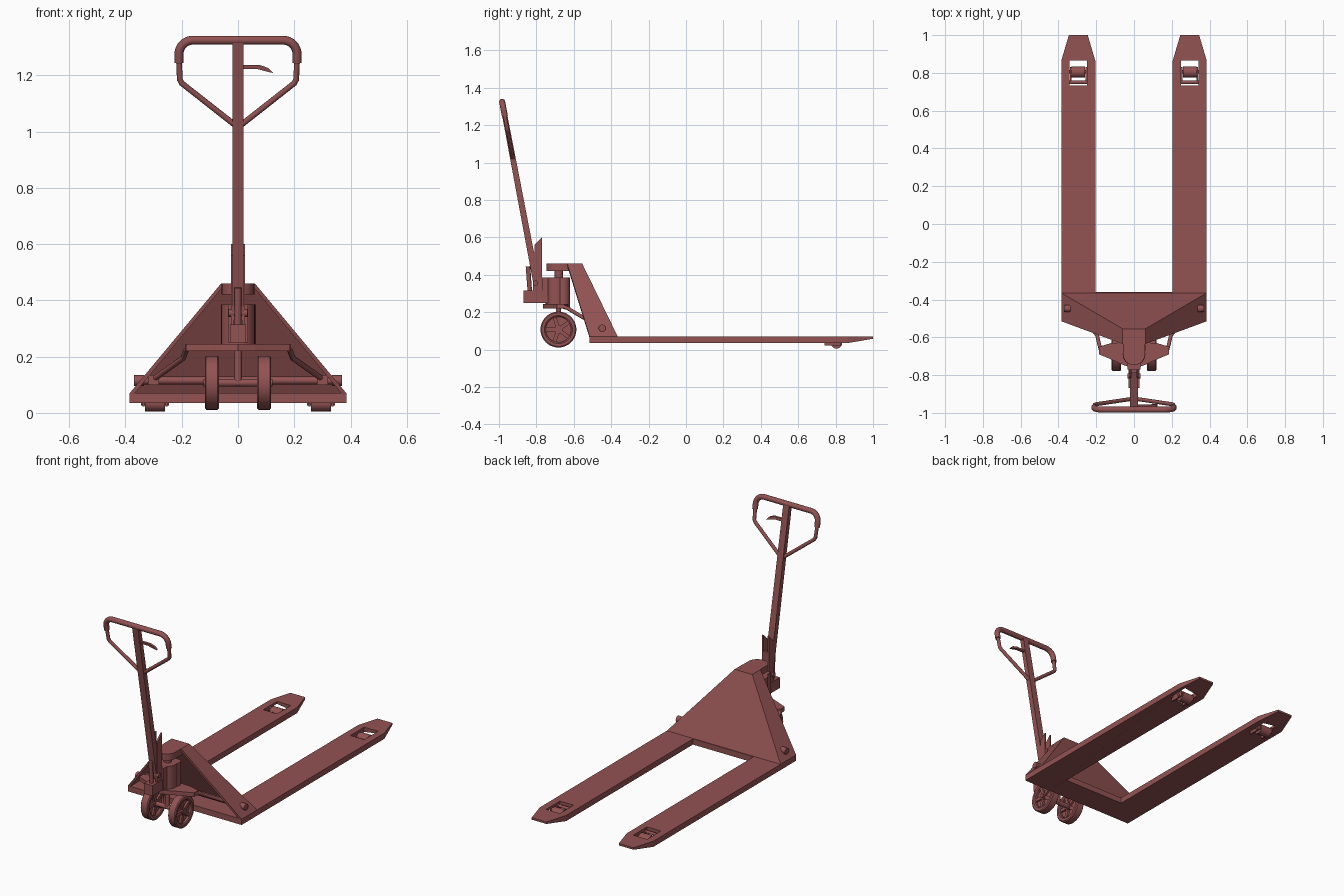
import bpy, bmesh, math
from mathutils import Vector, Matrix

cube = bpy.data.objects.get("Cube")
if cube:
    bpy.data.objects.remove(cube, do_unlink=True)

red = bpy.data.materials.new("dusty red paint")
red.use_nodes = True
COLOR = (0.29, 0.085, 0.085, 1)
red.diffuse_color = COLOR
red.node_tree.nodes["Principled BSDF"].inputs["Base Color"].default_value = COLOR


def select(ob):
    bpy.ops.object.select_all(action='DESELECT')
    ob.select_set(True)
    bpy.context.view_layer.objects.active = ob


def finish(name, bm, smooth=False):
    bmesh.ops.recalc_face_normals(bm, faces=bm.faces)
    me = bpy.data.meshes.new(name)
    bm.to_mesh(me)
    bm.free()
    me.materials.append(red)
    ob = bpy.data.objects.new(name, me)
    bpy.context.collection.objects.link(ob)
    if smooth:
        select(ob)
        bpy.ops.object.shade_smooth_by_angle(angle=math.radians(35))
    return ob


def box(name, x, y, z):
    bm = bmesh.new()
    size = Matrix.Diagonal((x[1] - x[0], y[1] - y[0], z[1] - z[0], 1))
    mid = Matrix.Translation((sum(x) / 2, sum(y) / 2, sum(z) / 2))
    bmesh.ops.create_cube(bm, size=1, matrix=mid @ size)
    return finish(name, bm)


def prism(name, pts, axis, lo, hi, smooth=False):
    """Extrude a flat outline along x (outline is y, z) or z (outline is x, y)."""
    def put(p, d):
        return (d, *p) if axis == 'x' else (*p, d)
    bm = bmesh.new()
    a = [bm.verts.new(put(p, lo)) for p in pts]
    b = [bm.verts.new(put(p, hi)) for p in pts]
    bm.faces.new(a)
    bm.faces.new(b)
    for i in range(len(pts)):
        j = (i + 1) % len(pts)
        bm.faces.new((a[i], a[j], b[j], b[i]))
    return finish(name, bm, smooth)


def rod(name, p, q, r, r2=None, sides=24):
    p, q = Vector(p), Vector(q)
    m = Matrix.Translation((p + q) / 2) @ (q - p).to_track_quat('Z', 'Y').to_matrix().to_4x4()
    bm = bmesh.new()
    bmesh.ops.create_cone(bm, cap_ends=True, segments=sides, radius1=r,
                          radius2=r if r2 is None else r2, depth=(q - p).length, matrix=m)
    return finish(name, bm, True)


def tube(name, pts, r):
    cu = bpy.data.curves.new(name, 'CURVE')
    cu.dimensions = '3D'
    cu.bevel_depth = r
    cu.bevel_resolution = 4
    cu.use_fill_caps = True
    sp = cu.splines.new('POLY')
    sp.points.add(len(pts) - 1)
    for point, co in zip(sp.points, pts):
        point.co = (*co, 1)
    cu.materials.append(red)
    ob = bpy.data.objects.new(name, cu)
    bpy.context.collection.objects.link(ob)
    select(ob)
    bpy.ops.object.convert(target='MESH')
    bpy.ops.object.shade_smooth_by_angle(angle=math.radians(40))
    return ob


def lean(x, z):
    """Point on the tilted plane of the handle."""
    return (x, -0.983 + 0.19 * (1.325 - z), z)


def wheel(name, x, y, z):
    # Stepped ring, thin web and hub turned around the axle
    profile = [(0, .022), (.022, .022), (.022, .006), (.068, .006), (.068, .02), (.075, .025),
               (.09, .025), (.096, .02)]
    profile += [(r, -w) for r, w in reversed(profile)]
    bm = bmesh.new()
    vs = [bm.verts.new((x + w, y, z + r)) for r, w in profile]
    edges = [bm.edges.new(pair) for pair in zip(vs, vs[1:])]
    bmesh.ops.spin(bm, geom=vs + edges, cent=(x, y, z), axis=(1, 0, 0), angle=math.tau, steps=40)
    bmesh.ops.remove_doubles(bm, verts=bm.verts, dist=0.0001)
    finish(name, bm, True)
    for i in range(5):
        a = math.tau * i / 5 + 0.3
        bm = bmesh.new()
        m = (Matrix.Translation((x, y, z)) @ Matrix.Rotation(a, 4, 'X')
             @ Matrix.Translation((0, 0, .045)) @ Matrix.Diagonal((.036, .02, .056, 1)))
        bmesh.ops.create_cube(bm, size=1, matrix=m)
        finish(name + "_spoke", bm)


# Base plate joining the forks
box("base_plate", (-.21, .21), (-.515, -.36), (.035, .07))

for side, s in (("left", 1), ("right", -1)):
    # Fork with tapered tip and roller opening
    outline = [(.205, -.515), (.385, -.515), (.385, .865), (.345, 1), (.245, 1), (.205, .865)]
    fork = prism(side + "_fork", [(s * x, y) for x, y in outline], 'z', .035, .07)
    for v in fork.data.vertices:
        if v.co.y > .95 and v.co.z < .05:
            v.co.z = .058
    cx = s * .295
    cutter = box("opening_cutter", (cx - .047, cx + .047), (.732, .865), (0, .1))
    cutter.hide_render = True
    cut = fork.modifiers.new("opening", 'BOOLEAN')
    cut.operation = 'DIFFERENCE'
    cut.solver = 'EXACT'
    cut.object = cutter
    select(fork)
    bpy.ops.object.modifier_apply(modifier=cut.name)
    bpy.data.objects.remove(cutter, do_unlink=True)

    # Load roller, its side arms and pins
    rod(side + "_load_roller", (cx - .036, .805, .035), (cx + .036, .805, .035), .03)
    rod(side + "_roller_axle", (cx - .05, .805, .035), (cx + .05, .805, .035), .009, sides=12)
    rod(side + "_roller_pivot", (cx - .05, .75, .05), (cx + .05, .75, .05), .009, sides=12)
    for d in (-.041, .041):
        box(side + "_roller_arm", (cx + d - .004, cx + d + .004), (.74, .83), (.022, .055))

    # Lift link from steering plate to cross shaft
    tube(side + "_lift_link", [(s * .175, -.67, .232), (s * .185, -.635, .222),
                               (s * .195, -.59, .195), (s * .3, -.46, .12)], .01)
    box(side + "_shaft_lug", tuple(sorted((s * .28, s * .32))), (-.475, -.43), (.1, .135))
    rod(side + "_shaft_cap", (s * .335, -.448, .115), (s * .37, -.448, .115), .019)
    wheel(side + "_steer_wheel", s * .093, -.682, .107)

# Hollow sloping frame, open toward the front
bm = bmesh.new()
corner = {}
for s in (1, -1):
    corner[s] = [bm.verts.new((s * x, y, z)) for x, y, z in
                 ((.385, -.515, .07), (.385, -.365, .07), (.06, -.555, .46), (.06, -.635, .46))]
    bm.faces.new(corner[s])
for i in (1, 2):
    bm.faces.new((corner[1][i], corner[1][i + 1], corner[-1][i + 1], corner[-1][i]))
frame = finish("sloping_frame", bm)
back = min(frame.data.polygons, key=lambda f: -f.center.y)
shell = frame.modifiers.new("plate thickness", 'SOLIDIFY')
shell.thickness = .014
shell.offset = -1 if back.normal.y > 0 else 1

rod("cross_shaft", (-.36, -.448, .115), (.36, -.448, .115), .014)

# Top arm with a rounded nose resting on the ram
nose = [(.058 * math.cos(a), -.69 - .057 * math.sin(a))
        for a in (math.pi * i / 12 for i in range(13))]
prism("top_arm", [(.058, -.6)] + nose + [(-.058, -.6)], 'z', .42, .46, True)

# Hydraulic pump
rod("pump_ram", (0, -.68, .36), (0, -.68, .43), .022)
rod("pump_cylinder", (0, -.69, .24), (0, -.69, .385), .06)
box("pump_block", (-.035, .035), (-.77, -.69), (.25, .385))
rod("pump_reservoir", (.03, -.655, .225), (.03, -.655, .385), .034)
half = [(0, -.765), (.06, -.745), (.09, -.73), (.185, -.69), (.187, -.65), (.12, -.63), (0, -.625)]
prism("steering_plate", half + [(-x, y) for x, y in half[-2:0:-1]], 'z', .22, .245)

# Wheel support and axle
rod("steering_post", (0, -.682, .1), (0, -.682, .23), .014)
rod("wheel_axle", (-.122, -.682, .107), (.122, -.682, .107), .014)

# Handle foot and bracket
box("handle_foot", (-.028, .028), (-.868, -.76), (.25, .315))
bracket = [(-.77, .25), (-.77, .6), (-.81, .56), (-.82, .25)]
for s in (-1, 1):
    prism("bracket_cheek", bracket, 'x', s * .014, s * .024)
prism("bracket_back", [(-.77, .25), (-.77, .5), (-.79, .5), (-.79, .25)], 'x', -.014, .014)
rod("release_spring", (0, -.835, .31), (0, -.845, .445), .012, sides=16)
rod("handle_pivot", (-.034, -.805, .355), (.034, -.805, .355), .014)

# Handle shaft
(_, y0, z0), (_, y1, z1) = lean(0, .33), lean(0, 1.32)
prism("handle_shaft", [(y0 - .018, z0), (y0 + .018, z0), (y1 + .014, z1), (y1 - .014, z1)],
      'x', -.02, .02)

# Handle loop: thick grip over the top, thin stays below
arc = [(.16 + .05 * math.sin(a), 1.275 + .05 * math.cos(a))
       for a in (math.pi / 2 * i / 8 for i in range(9))]
half = arc + [(.21, 1.245)]
tube("handle_grip", [lean(-x, z) for x, z in reversed(half)] + [lean(x, z) for x, z in half], .016)
for side, s in (("left", 1), ("right", -1)):
    tube(side + "_handle_stay", [lean(s * .21, 1.26), lean(s * .207, 1.185),
                                 lean(s * .2, 1.172), lean(0, 1.015)], .0105)

# Release lever
lever = [(.015, 1.222), (.07, 1.222), (.1, 1.214), (.125, 1.208),
         (.108, 1.226), (.08, 1.236), (.015, 1.236)]
bm = bmesh.new()
rings = [[bm.verts.new(Vector(lean(x, z)) + Vector((0, d, 0))) for x, z in lever]
         for d in (-.008, .008)]
for ring in rings:
    bm.faces.new(ring)
for i in range(len(lever)):
    j = (i + 1) % len(lever)
    bm.faces.new((rings[0][i], rings[0][j], rings[1][j], rings[1][i]))
finish("release_lever", bm)
